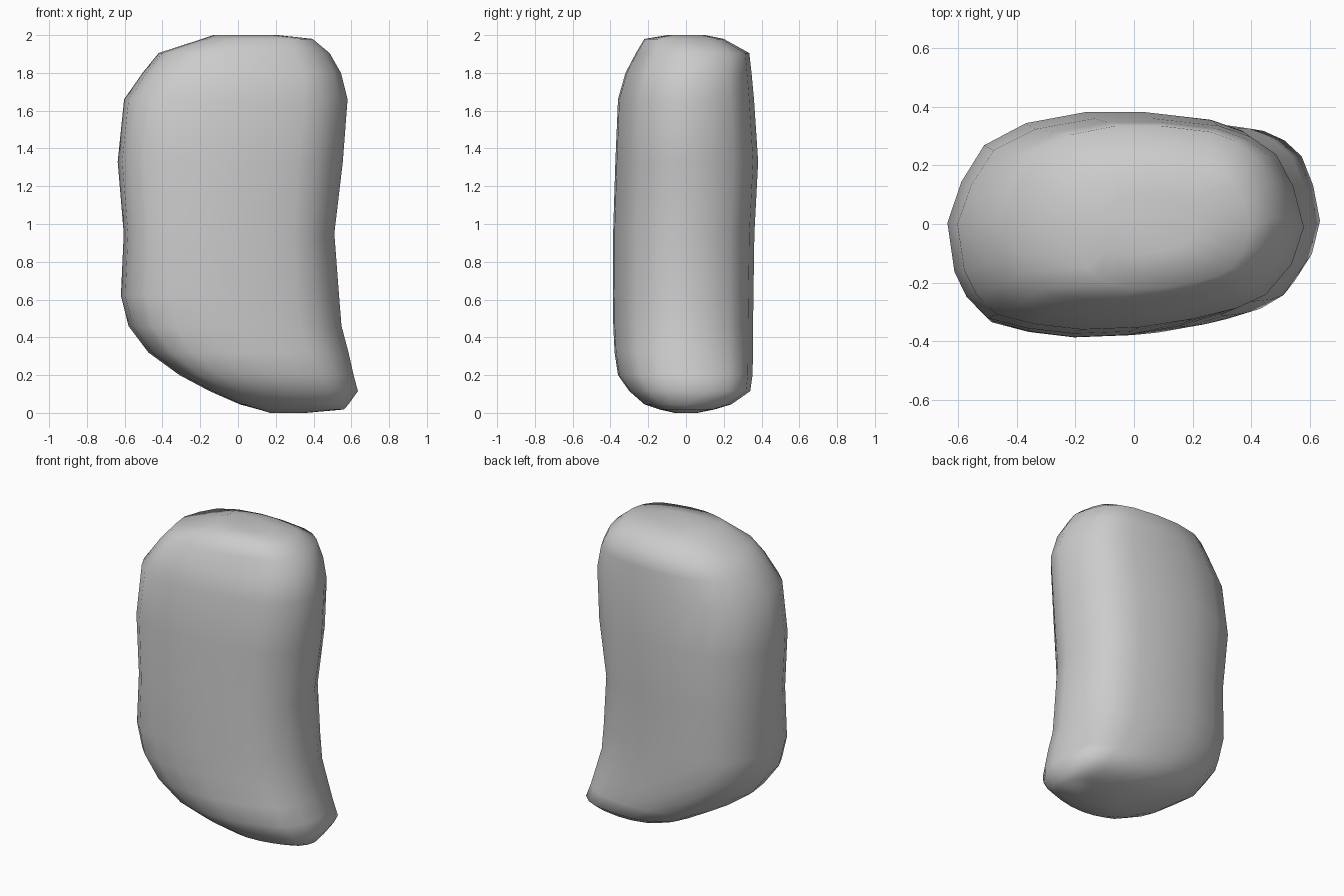
import bpy, bmesh

# Plan outline, normalised to -1..1 (blunt left end, tapered right end)
plan = [(1, -.03), (.94, .35), (.84, .66), (.69, .83), (.51, .93), (.13, 1),
        (-.21, 1), (-.55, .9), (-.79, .7), (-.92, .37), (-1, 0), (-.96, -.44),
        (-.89, -.67), (-.77, -.86), (-.55, -.95), (-.28, -1), (.05, -.98),
        (.36, -.9), (.61, -.8), (.78, -.67), (.93, -.38)]

# Horizontal slices: z, left x, right x, front y, back y
slices = [(0, .17, .36, -.06, .06), (.018, .11, .56, -.14, .15),
          (.045, .01, .585, -.22, .24), (.115, -.15, .635, -.3, .34),
          (.2, -.31, .612, -.36, .352), (.32, -.475, .585, -.378, .355),
          (.46, -.58, .548, -.385, .355), (.62, -.62, .535, -.387, .357),
          (.95, -.605, .51, -.386, .362), (1.33, -.637, .555, -.374, .382),
          (1.66, -.603, .58, -.36, .36), (1.8, -.505, .545, -.32, .347),
          (1.905, -.42, .485, -.265, .335), (1.98, -.19, .395, -.22, .2),
          (2, -.13, .21, -.1, .1)]

# Stone body: loft the outline through the slices and cap both ends
bm = bmesh.new()
rings = []
for z, x0, x1, y0, y1 in slices:
    rings.append([bm.verts.new(((x0 + x1) / 2 + u * (x1 - x0) / 2,
                                (y0 + y1) / 2 + v * (y1 - y0) / 2, z))
                  for u, v in plan])
n = len(plan)
for a, b in zip(rings, rings[1:]):
    for i in range(n):
        j = (i + 1) % n
        bm.faces.new((a[i], a[j], b[j], b[i]))
bm.faces.new(rings[0][::-1])
bm.faces.new(rings[-1])
bmesh.ops.recalc_face_normals(bm, faces=bm.faces)
for f in bm.faces:
    f.smooth = True

mesh = bpy.data.meshes.new("stone")
bm.to_mesh(mesh)
bm.free()
stone = bpy.data.objects.new("stone", mesh)
bpy.context.collection.objects.link(stone)
